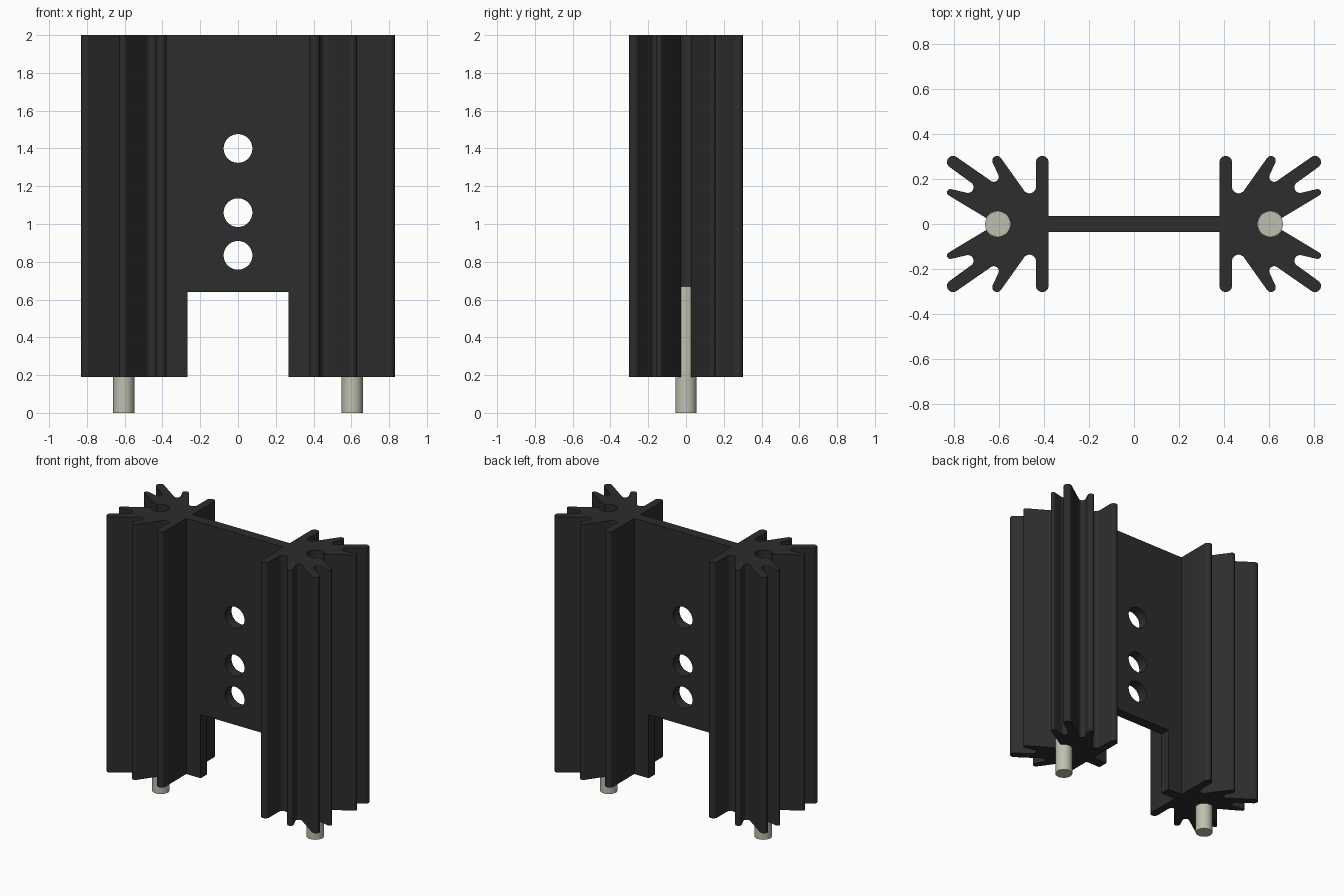
import bpy, bmesh, math
from mathutils import Vector

cube = bpy.data.objects.get("Cube")
if cube:
    bpy.data.objects.remove(cube)


def material(name, rgb):
    mat = bpy.data.materials.new(name)
    mat.use_nodes = True
    mat.diffuse_color = (*rgb, 1)
    mat.node_tree.nodes["Principled BSDF"].inputs["Base Color"].default_value = (*rgb, 1)
    return mat


def tangent_angle(a, b):
    """Angle of the left normal of the line running from circle a to circle b."""
    d = Vector((b[0] - a[0], b[1] - a[1]))
    ratio = max(-1, min(1, (a[2] - b[2]) / d.length))
    return math.atan2(d.y, d.x) + math.acos(ratio)


def belt(circles):
    """Clockwise outline over circles (x, y, r): r > 0 is a tip, r < 0 a valley, 0 a corner."""
    points = []
    for i, (x, y, r) in enumerate(circles):
        start = tangent_angle(circles[i - 1], circles[i])
        end = tangent_angle(circles[i], circles[(i + 1) % len(circles)])
        sweep = (end - start) % math.tau
        if r > 0:
            sweep -= math.tau
        steps = max(2, math.ceil(abs(sweep) / 0.25)) if r else 0
        for k in range(steps + 1):
            t = start + (sweep * k / steps if steps else 0)
            points.append((x + r * math.cos(t), y + r * math.sin(t)))
    return points


def select_only(obj):
    bpy.ops.object.select_all(action='DESELECT')
    obj.select_set(True)
    bpy.context.view_layer.objects.active = obj


def cut(obj, cutter):
    cutter.hide_render = True
    mod = obj.modifiers.new("cut", 'BOOLEAN')
    mod.operation, mod.solver, mod.object = 'DIFFERENCE', 'EXACT', cutter
    select_only(obj)
    bpy.ops.object.modifier_apply(modifier=mod.name)
    bpy.data.objects.remove(cutter)


def smooth(obj, mat):
    obj.data.materials.clear()
    obj.data.materials.append(mat)
    select_only(obj)
    bpy.ops.object.shade_smooth_by_angle(angle=math.radians(30))


black = material("black anodised metal", (0.026, 0.026, 0.026))
tin = material("tinned metal", (0.52, 0.52, 0.44))

PIN_X, BORE = 0.605, 0.057
BASE, TOP = 0.19, 2.0

# Upper half of one finned column: web corner, then fin tips and valleys, then slot mouth
mouth = 0.48
upper = [
    (0.38, 0.036, 0),
    (0.407, 0.274, 0.028), (0.464, 0.165, -0.029),
    (0.608, 0.281, 0.021), (0.622, 0.209, -0.022),
    (0.803, 0.275, 0.027), (0.737, 0.163, -0.025),
    (0.815, 0.140, 0.015),
    (PIN_X + BORE * math.cos(mouth), BORE * math.sin(mouth), 0),
]
column = upper + [(PIN_X, 0, -BORE)] + [(x, -y, r) for x, y, r in reversed(upper)]
outline = belt(column + [(-x, -y, r) for x, y, r in column])

# Extruded body: two finned columns joined by the web
bm = bmesh.new()
ring = [bm.verts.new((x, y, BASE)) for x, y in outline]
bmesh.ops.remove_doubles(bm, verts=ring, dist=0.0005)
bm.verts.ensure_lookup_table()
floor = bm.faces.new(list(bm.verts))
side = bmesh.ops.extrude_face_region(bm, geom=[floor], use_keep_orig=True)
bmesh.ops.translate(bm, vec=(0, 0, TOP - BASE),
                    verts=[v for v in side["geom"] if isinstance(v, bmesh.types.BMVert)])
bmesh.ops.recalc_face_normals(bm, faces=bm.faces)
mesh = bpy.data.meshes.new("heat_sink_body")
bm.to_mesh(mesh)
bm.free()
body = bpy.data.objects.new("heat_sink_body", mesh)
bpy.context.collection.objects.link(body)

# Notch at the foot of the web
bpy.ops.mesh.primitive_cube_add(size=1, location=(0, 0, 0.32))
notch = bpy.context.object
notch.name, notch.scale = "notch_cutter", (0.534, 0.4, 0.64)
cut(body, notch)

# Mounting holes through the web
for z in (0.834, 1.06, 1.4):
    bpy.ops.mesh.primitive_cylinder_add(vertices=48, radius=0.076, depth=0.4,
                                        location=(0, 0, z), rotation=(math.pi / 2, 0, 0))
    bpy.context.object.name = "hole_cutter"
    cut(body, bpy.context.object)
smooth(body, black)

# Solder pins in the column bores
for name, s in (("left_pin", 1), ("right_pin", -1)):
    bpy.ops.mesh.primitive_cylinder_add(vertices=32, radius=0.056, depth=0.67,
                                        location=(s * PIN_X, 0, 0.335))
    bpy.context.object.name = name
    smooth(bpy.context.object, tin)
